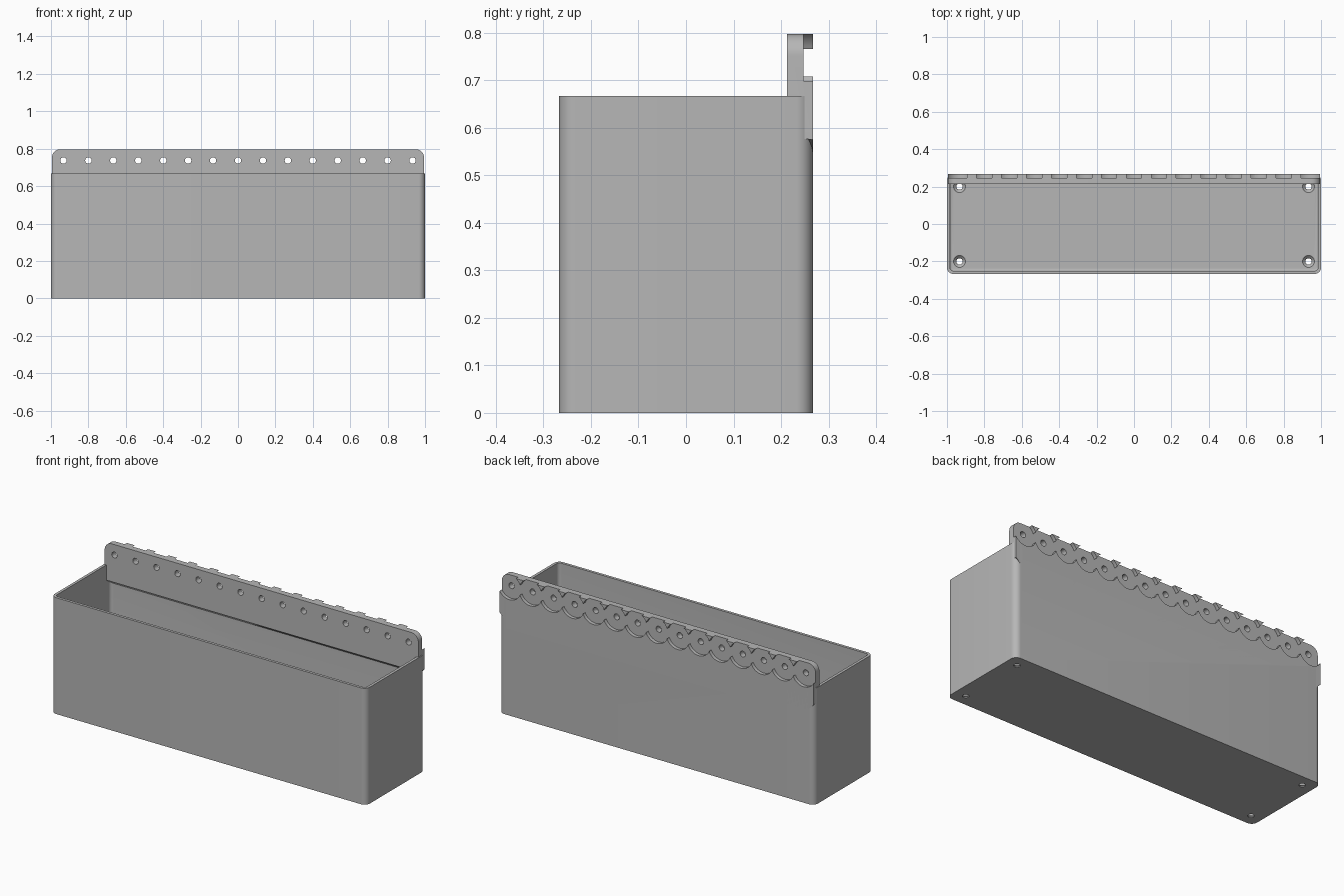
import bpy, bmesh, math
from math import sin, cos, pi

if "Cube" in bpy.data.objects:
    bpy.data.objects.remove(bpy.data.objects["Cube"], do_unlink=True)

# Main dimensions
HALF_X, HALF_Y, HEIGHT, TOP = 1.0, 0.267, 0.667, 0.797
WALL, FLOOR, CORNER = 0.016, 0.02, 0.035
PITCH, COUNT, HOLE_Z = 2 / 15, 15, 0.737
HOLE_R, POCKET_R, POCKET_Y = 0.017, 0.0727, 0.247

grey = bpy.data.materials.new("plain_grey")
grey.use_nodes = True
grey.diffuse_color = (0.47, 0.47, 0.47, 1)
grey.node_tree.nodes["Principled BSDF"].inputs["Base Color"].default_value = grey.diffuse_color


def arc(cx, cy, r, start, end, steps):
    return [(cx + r * cos(start + (end - start) * i / steps),
             cy + r * sin(start + (end - start) * i / steps)) for i in range(steps + 1)]


def rounded_rect(hx, hy, r):
    points = []
    for k, (sx, sy) in enumerate([(1, 1), (-1, 1), (-1, -1), (1, -1)]):
        points += arc(sx * (hx - r), sy * (hy - r), r, k * pi / 2, (k + 1) * pi / 2, 10)
    return points


def loft(bm, loops):
    """Skin a stack of equal loops and cap both ends."""
    rings = [[bm.verts.new(p) for p in loop] for loop in loops]
    n = len(rings[0])
    for a, b in zip(rings, rings[1:]):
        for i in range(n):
            j = (i + 1) % n
            bm.faces.new((a[i], a[j], b[j], b[i]))
    bm.faces.new(rings[0])
    bm.faces.new(rings[-1])


def make(name, stacks):
    bm = bmesh.new()
    for loops in stacks:
        loft(bm, loops)
    bmesh.ops.recalc_face_normals(bm, faces=bm.faces)
    mesh = bpy.data.meshes.new(name)
    bm.to_mesh(mesh)
    bm.free()
    mesh.materials.append(grey)
    ob = bpy.data.objects.new(name, mesh)
    bpy.context.collection.objects.link(ob)
    return ob


def flat(points, z):
    return [(x, y, z) for x, y in points]


def upright(points, y):
    return [(x, y, z) for x, z in points]


def cut(ob, cutters):
    for cutter in cutters:
        cutter.hide_render = True
        mod = ob.modifiers.new("cut", "BOOLEAN")
        mod.operation, mod.solver, mod.object = "DIFFERENCE", "EXACT", cutter
    graph = bpy.context.evaluated_depsgraph_get()
    mesh = bpy.data.meshes.new_from_object(ob.evaluated_get(graph))
    ob.modifiers.clear()
    ob.data = mesh


# Open tray with rounded corners and a small fillet around the floor
outer = rounded_rect(HALF_X, HALF_Y, CORNER)


def inner(inset):
    return rounded_rect(HALF_X - WALL - inset, HALF_Y - WALL - inset, CORNER - WALL - inset)


FILLET = 0.01
fillet = [flat(inner(FILLET * (1 - cos(t))), FLOOR + FILLET * (1 - sin(t)))
          for t in (i * pi / 8 for i in range(5))]
tray = make("planter_tray", [[flat(outer, 0), flat(outer, HEIGHT),
                              flat(inner(0), HEIGHT)] + fillet])

# Countersunk drain holes in the floor corners
drains = []
for sx in (-1, 1):
    for sy in (-1, 1):
        drains.append([flat(arc(sx * 0.933, sy * 0.2, r, 0, 2 * pi, 32)[:-1], z)
                       for r, z in ((HOLE_R, -0.05), (HOLE_R, 0.005),
                                    (0.032, FLOOR), (0.032, FLOOR + 0.03))])
drain_cutter = make("drain_cutter", drains)

# Mounting rail: rounded top, chamfered lower ends, sloped underside inside
half = [(0.96, 0.54), (0.995, 0.575)] + arc(0.95, TOP - 0.045, 0.045, 0, pi / 2, 10)
outline = half + [(-x, z) for x, z in reversed(half)]
rail = make("mounting_rail", [[upright([(x, max(z, 0.58)) for x, z in outline], 0.213),
                               upright(outline, HALF_Y)]])

# Scalloped pocket of overlapping circles along the back of the rail
centres = [(i - COUNT // 2) * PITCH for i in range(COUNT)]
cusp = math.acos(PITCH / 2 / POCKET_R)
lower = []
for i, x in enumerate(centres):
    start = pi if i == 0 else pi + cusp
    end = 2 * pi if i == COUNT - 1 else 2 * pi - cusp
    lower += arc(x, HOLE_Z, POCKET_R, start, end, 24)[:-1]
lower.append((centres[-1] + POCKET_R, HOLE_Z))
upper = [(x, 2 * HOLE_Z - z) for x, z in reversed(lower[1:-1])]
scallop = lower + upper
pocket_cutter = make("pocket_cutter", [[upright(scallop, POCKET_Y), upright(scallop, 0.35)]])

# Row of screw holes through the rail
screws = []
for x in centres:
    ring = arc(x, HOLE_Z, HOLE_R, 0, 2 * pi, 32)[:-1]
    screws.append([upright(ring, 0.15), upright(ring, 0.4)])
screw_cutter = make("screw_cutter", screws)

cut(tray, [drain_cutter, pocket_cutter])
cut(rail, [pocket_cutter, screw_cutter])
for cutter in (drain_cutter, pocket_cutter, screw_cutter):
    bpy.data.objects.remove(cutter, do_unlink=True)

# Smooth the round parts and keep the edges crisp
bpy.ops.object.select_all(action="DESELECT")
for ob in (tray, rail):
    ob.select_set(True)
bpy.context.view_layer.objects.active = tray
bpy.ops.object.shade_smooth_by_angle(angle=math.radians(30))
